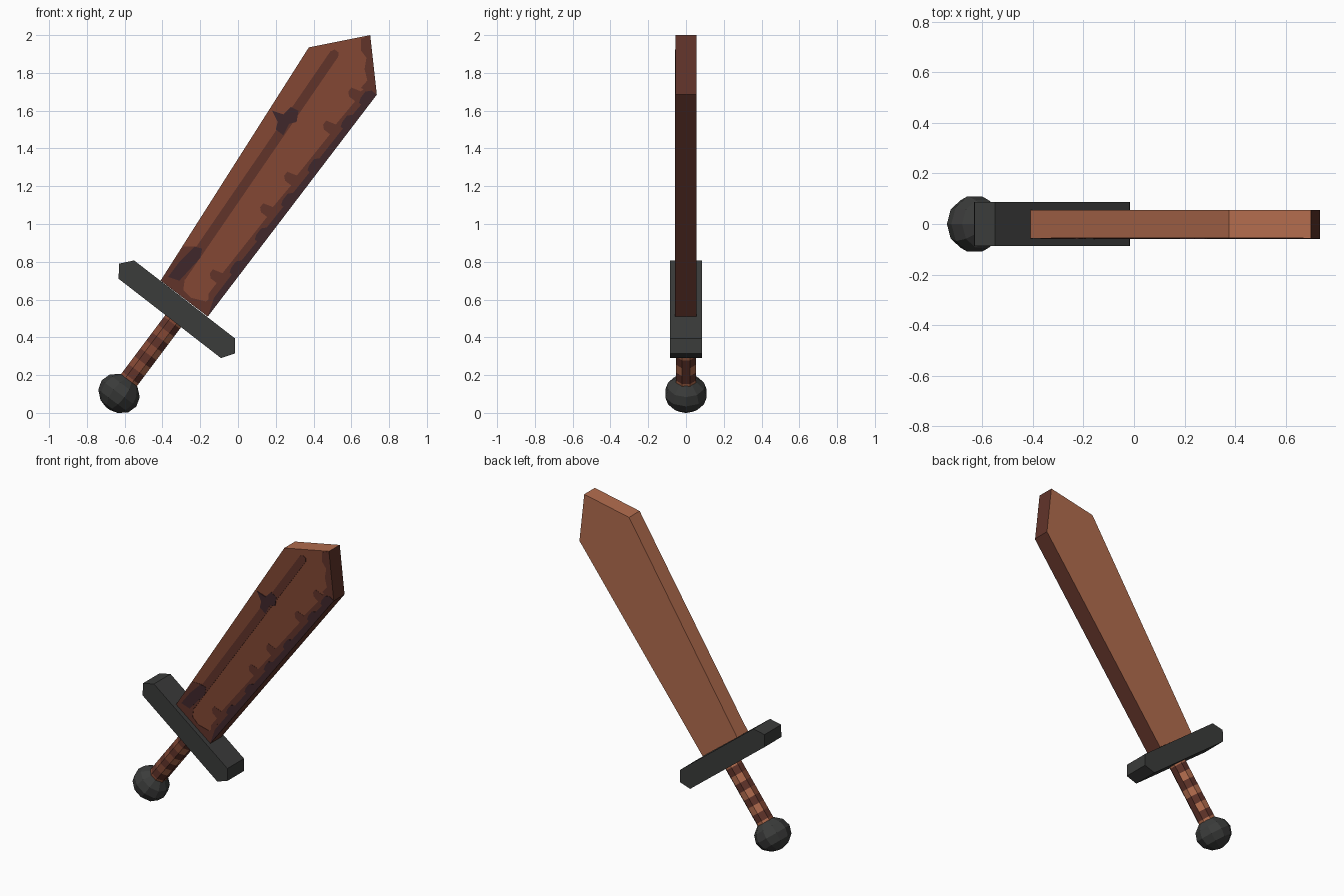
import bpy, bmesh, math
from mathutils import Vector

cube = bpy.data.objects.get("Cube")
if cube:
    bpy.data.objects.remove(cube, do_unlink=True)


def make_material(name, red, green, blue):
    """Flat material from display values, converted to linear."""
    colour = [(c / 255) ** 2.2 for c in (red, green, blue)] + [1]
    mat = bpy.data.materials.new(name)
    mat.use_nodes = True
    mat.diffuse_color = colour
    mat.node_tree.nodes["Principled BSDF"].inputs["Base Color"].default_value = colour
    return mat


light = make_material("light_copper", 177, 108, 79)
copper = make_material("copper", 130, 73, 55)
rust = make_material("rust", 97, 55, 46)
dark_rust = make_material("dark_rust", 66, 44, 47)
iron = make_material("dark_iron", 61, 62, 61)


def finish(bm, name, materials, rule=None):
    """Turn a bmesh into an object; the rule picks each face's material."""
    bmesh.ops.recalc_face_normals(bm, faces=bm.faces)
    bm.normal_update()
    if rule:
        for face in bm.faces:
            face.material_index = rule(face)
    mesh = bpy.data.meshes.new(name)
    bm.to_mesh(mesh)
    bm.free()
    for mat in materials:
        mesh.materials.append(mat)
    obj = bpy.data.objects.new(name, mesh)
    bpy.context.collection.objects.link(obj)
    return obj


def slab(name, outline, front, back, materials, rule=None):
    """Extrude an outline in the XZ plane from front to back."""
    bm = bmesh.new()
    face = bm.faces.new([bm.verts.new((x, front, z)) for x, z in outline])
    result = bmesh.ops.extrude_face_region(bm, geom=[face])
    verts = [v for v in result["geom"] if isinstance(v, bmesh.types.BMVert)]
    bmesh.ops.translate(bm, verts=verts, vec=(0, back - front, 0))
    return finish(bm, name, materials, rule)


AXIS, ACROSS, DEPTH = Vector((.6, 0, .8)), Vector((.8, 0, -.6)), Vector((0, 1, 0))
POMMEL = Vector((-.63, 0, .103))


def lathe(name, profile, sides, phase, materials, rule=None):
    """Rings of (distance along axis, radius) around the sword axis."""
    bm = bmesh.new()
    rings = []
    for along, radius in profile:
        ring = []
        for i in range(sides):
            a = math.tau * i / sides + phase
            ring.append(bm.verts.new(POMMEL + AXIS * along
                        + radius * (ACROSS * math.cos(a) + DEPTH * math.sin(a))))
        rings.append(ring)
    for low, high in zip(rings, rings[1:]):
        for i in range(sides):
            j = (i + 1) % sides
            bm.faces.new((low[i], low[j], high[j], high[i]))
    bm.faces.new(rings[0])
    bm.faces.new(rings[-1])
    return finish(bm, name, materials, rule)


# Blade: front face, worn cutting edge, lighter back and spine
BASE, EDGE_TOP = Vector((-.16, .51)), Vector((.735, 1.685))
HALF = .055


def blade_rule(face):
    n = face.normal
    if n.y < -.5:
        return 1
    return 2 if n.x > .5 else 0


slab("blade", [(-.41, .70), BASE, EDGE_TOP, (.70, 2), (.375, 1.935)],
     -HALF, HALF, [light, copper, rust], blade_rule)


def front_plate(name, outline, mat, layer):
    slab(name, outline, -HALF - .0015 * layer, -HALF, [mat])


# Scalloped wear following the cutting edge
edge = EDGE_TOP - BASE
length = edge.length
along = edge.normalized()
inward = Vector((-along.y, along.x))


def worn_edge(name, depth, bump_depth, bumps, width, mat, layer):
    points = [(0, 0), (.1, depth)]
    for s in bumps:
        points += [(s - width / 2, depth), (s - width / 2, bump_depth * .85),
                   (s - width / 5, bump_depth), (s + width / 4, bump_depth),
                   (s + width / 2, depth * 1.1)]
    points += [(length, depth), (length, 0)]
    front_plate(name, [BASE + along * s + inward * d for s, d in points], mat, layer)


worn_edge("rust_edge", .07, .13, (.2, .64, .85, 1.19, 1.41), .06, rust, 1)
worn_edge("dark_edge", .034, .058, (.3, .52, .75, .98, 1.27, 1.43), .09, dark_rust, 3)

# Rust at the tip and blade base
front_plate("tip_rust", [(.70, 2), (.65, 1.98), (.65, 1.92), (.68, 1.88), (.67, 1.82),
                         (.685, 1.76), (.65, 1.72), EDGE_TOP], rust, 1.2)
front_plate("base_rust", [(-.41, .70), (-.29, .88), (-.2, .88), (-.2, .83), (-.28, .72),
                          (-.29, .65), (-.25, .61), (-.17, .59), (-.12, .63),
                          (-.1, .68), BASE], rust, 1.4)

# Groove line running up the blade
start, end = Vector((-.3, .72)), Vector((.51, 1.9))
run = (end - start).normalized()
side = Vector((-run.y, run.x)) * .025
front_plate("groove", [start - side, end - side, end + run * .02 - side * .5,
                       end + run * .02 + side * .5, end + side, start + side], rust, 2)

# Dark pits on the groove
front_plate("upper_pit", [(.18, 1.6), (.24, 1.58), (.28, 1.62), (.32, 1.6), (.31, 1.54),
                          (.27, 1.53), (.24, 1.47), (.2, 1.5), (.21, 1.54)], dark_rust, 3)
front_plate("lower_pit", [(-.31, .80), (-.23, .88), (-.19, .87), (-.2, .82),
                          (-.31, .70), (-.37, .72)], dark_rust, 3)

# Cross guard
slab("guard", [(-.632, .71), (-.09, .29), (-.015, .315), (-.017, .395),
               (-.55, .807), (-.63, .79)], -.086, .086, [iron])

# Wrapped grip with alternating bands
BANDS, BOTTOM, TOP = 9, .05, .52


def grip_rule(face):
    a = (face.calc_center_median() - POMMEL).dot(AXIS)
    band = int((a - BOTTOM) / (TOP - BOTTOM) * BANDS)
    n = face.normal
    if n.dot(ACROSS) > .9 and band % 4:
        return 2
    if band % 2:
        return 2
    return 0 if n.y > .5 or n.dot(ACROSS) > .5 else 1


grip = [(BOTTOM + (TOP - BOTTOM) * i / BANDS, .057) for i in range(BANDS + 1)]
lathe("grip", grip, 8, math.pi / 8, [light, copper, rust], grip_rule)

# Faceted pommel
angles = [math.radians(a) for a in (-84, -60, -30, 0, 30, 60, 84)]
lathe("pommel", [(.1 * math.sin(a), .115 * math.cos(a)) for a in angles], 10, 0, [iron])
